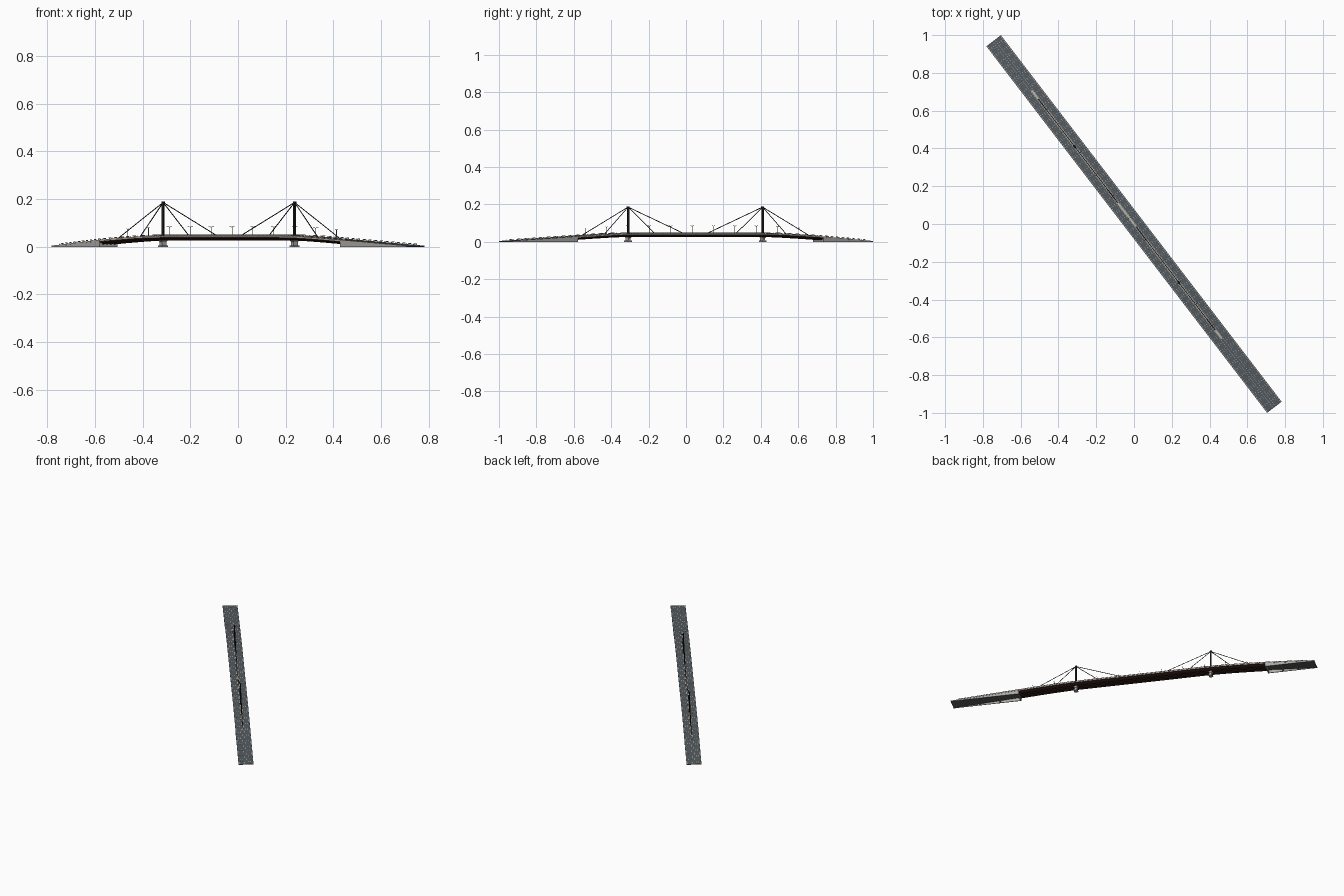
import bpy, bmesh, math
from mathutils import Matrix, Vector

if "Cube" in bpy.data.objects:
    bpy.data.objects.remove(bpy.data.objects["Cube"])

ROT = Matrix.Rotation(math.atan2(-0.97, 0.743), 4, 'Z')   # bridge axis in plan
END, MID, HW = 1.222, -0.063, 0.0485                      # half length, span centre, half width
G0, G1 = MID - 0.828, MID + 0.828                         # abutment faces
PYLONS = (MID - 0.453, MID + 0.453)

def mat(name, r, g, b):
    m = bpy.data.materials.new(name)
    m.diffuse_color = (r, g, b, 1)
    m.use_nodes = True
    m.node_tree.nodes["Principled BSDF"].inputs["Base Color"].default_value = m.diffuse_color
    return m

ROAD = mat("asphalt", .085, .1, .11)
BROWN = mat("dark_brown_steel", .035, .014, .01)
BLACK = mat("black_steel", .012, .012, .012)
CONC = mat("concrete", .42, .4, .37)
BEIGE = mat("beige_median", .5, .46, .38)
WHITE = mat("lane_paint", .6, .62, .63)
GREY = mat("rail_grey", .22, .2, .19)

# road surface height along the bridge
def top(s):
    tail = END - MID if s > MID else END + MID
    pts = [(0, .044), (.42, .044), (.5, .043), (.6, .0395), (.72, .0335), (.828, .0275), (tail, .003)]
    u = abs(s - MID)
    for (a, za), (b, zb) in zip(pts, pts[1:]):
        if u <= b:
            return za + (zb - za) * (u - a) / (b - a)
    return pts[-1][1]

def finish(bm, name, material):
    bmesh.ops.recalc_face_normals(bm, faces=bm.faces)
    bm.transform(ROT)
    me = bpy.data.meshes.new(name)
    bm.to_mesh(me)
    bm.free()
    me.materials.append(material)
    ob = bpy.data.objects.new(name, me)
    bpy.context.collection.objects.link(ob)
    return ob

# sweep a cross-section of (offset, height over road) along the deck line
def sweep(bm, prof, s0, s1, n=48):
    rings = []
    for i in range(n + 1):
        s = s0 + (s1 - s0) * i / n
        rings.append([bm.verts.new((s, t, max(0, top(s) + z))) for t, z in prof])
    k = len(prof)
    for a, b in zip(rings, rings[1:]):
        for j in range(k):
            bm.faces.new((a[j], a[(j + 1) % k], b[(j + 1) % k], b[j]))
    bm.faces.new(rings[0])
    bm.faces.new(rings[-1])

def rect(t0, t1, z0, z1):
    return [(t0, z0), (t1, z0), (t1, z1), (t0, z1)]

def box(bm, c, d):
    bmesh.ops.create_cube(bm, size=1, matrix=Matrix.Translation(c) @ Matrix.Diagonal((*d, 1)))

def rod(bm, p, q, r, seg=6):
    p, q = Vector(p), Vector(q)
    m = Matrix.Translation((p + q) / 2) @ (q - p).to_track_quat('Z', 'Y').to_matrix().to_4x4()
    bmesh.ops.create_cone(bm, cap_ends=True, segments=seg, radius1=r, radius2=r, depth=(q - p).length, matrix=m)

# road slab over the full length
bm = bmesh.new()
sweep(bm, rect(-HW + .001, HW - .001, -.003, 0), -END, END, 80)
finish(bm, "road_slab", ROAD)

# concrete edge kerbs
bm = bmesh.new()
for sg in (-1, 1):
    sweep(bm, rect(sg * (HW - .003), sg * HW, -.004, .0018), -END, END, 80)
finish(bm, "edge_kerbs", CONC)

# edge railing with posts
bm = bmesh.new()
for sg in (-1, 1):
    t = sg * (HW - .0015)
    for z in (.0038, .006):
        sweep(bm, rect(t - .0006, t + .0006, z, z + .001), -END + .05, END - .05, 80)
    for i in range(96):
        s = -END + .05 + (2 * END - .1) * i / 95
        box(bm, (s, t, top(s) + .004), (.002, .0012, .005))
finish(bm, "edge_railings", GREY)

# steel box girder with sloping webs and bottom beams
bm = bmesh.new()
sweep(bm, [(-HW + .002, -.003), (-HW + .002, -.008), (-.034, -.014), (.034, -.014),
           (HW - .002, -.008), (HW - .002, -.003)], G0, G1)
for t in (-.03, -.01, .01, .03):
    sweep(bm, rect(t - .003, t + .003, -.017, -.013), G0, G1)
finish(bm, "deck_girder", BROWN)

# ramps: side walls, end wall and inner cross walls, open below
bm = bmesh.new()
for s0, s1 in ((G0, -END), (G1, END)):
    for sg in (-1, 1):
        sweep(bm, rect(sg * (HW - .005), sg * (HW - .001), -1, -.0035), s0, s1, 12)
    for f in (0, .3, .6):
        s = s0 + (s1 - s0) * f
        h = top(s) - .004
        d = math.copysign(.004, s)
        box(bm, (s + d, 0, h / 2), (.008, 2 * HW - .004, h))
finish(bm, "ramp_walls", CONC)

# river piers: footing, shaft and flared head
bm = bmesh.new()
for s in PYLONS:
    box(bm, (s, 0, .003), (.026, .034, .006))
    box(bm, (s, 0, .014), (.016, .024, .018))
    m = Matrix.Translation((s, 0, .0255)) @ Matrix.Diagonal((.8, 1.2, 1, 1)) @ Matrix.Rotation(math.pi / 4, 4, 'Z')
    bmesh.ops.create_cone(bm, cap_ends=True, segments=4, radius1=.0145, radius2=.023, depth=.009, matrix=m)
finish(bm, "piers", CONC)

# pylon masts
bm = bmesh.new()
for s in PYLONS:
    box(bm, (s, 0, .115), (.011, .007, .144))
    box(bm, (s, 0, .186), (.014, .008, .008))
    box(bm, (s, 0, .047), (.018, .01, .008))
finish(bm, "pylon_masts", BLACK)

# stay cables, fanned in the central plane
bm = bmesh.new()
for s in PYLONS:
    out = math.copysign(1, s - MID)
    for d in (.16, .316, -.178, -.372):
        e = s + out * d
        rod(bm, (s, 0, .186), (e, 0, top(e) + .002), .0021)
finish(bm, "stay_cables", BLACK)

# central median kerb with its barrier posts
bm = bmesh.new()
sweep(bm, rect(-.005, .005, -.001, .0025), G0, G1)
for i in range(84):
    s = G0 + .01 + (G1 - G0 - .02) * i / 83
    box(bm, (s, 0, top(s) + .0035), (.009, .006, .004))
finish(bm, "median_barrier", BEIGE)

# lamp posts with two arms
bm = bmesh.new()
for i in range(11):
    s = MID + .022 + (i - 5) * .144
    z = top(s)
    box(bm, (s, 0, z + .02), (.0018, .0018, .04))
    for sg in (-1, 1):
        rod(bm, (s, 0, z + .037), (s, sg * .008, z + .042), .0007, 4)
        box(bm, (s, sg * .01, z + .042), (.003, .006, .0015))
finish(bm, "lamp_posts", GREY)

# painted lane dashes and edge lines
bm = bmesh.new()
for t in (-.032, -.019, .019, .032):
    for i in range(60):
        s = -END + .02 + i * .0403
        sweep(bm, rect(t - .0006, t + .0006, -.0005, .0004), s, s + .018, 1)
for t in (-.0435, -.0075, .0075, .0435):
    sweep(bm, rect(t - .0005, t + .0005, -.0005, .0004), -END, END, 80)
finish(bm, "lane_markings", WHITE)
